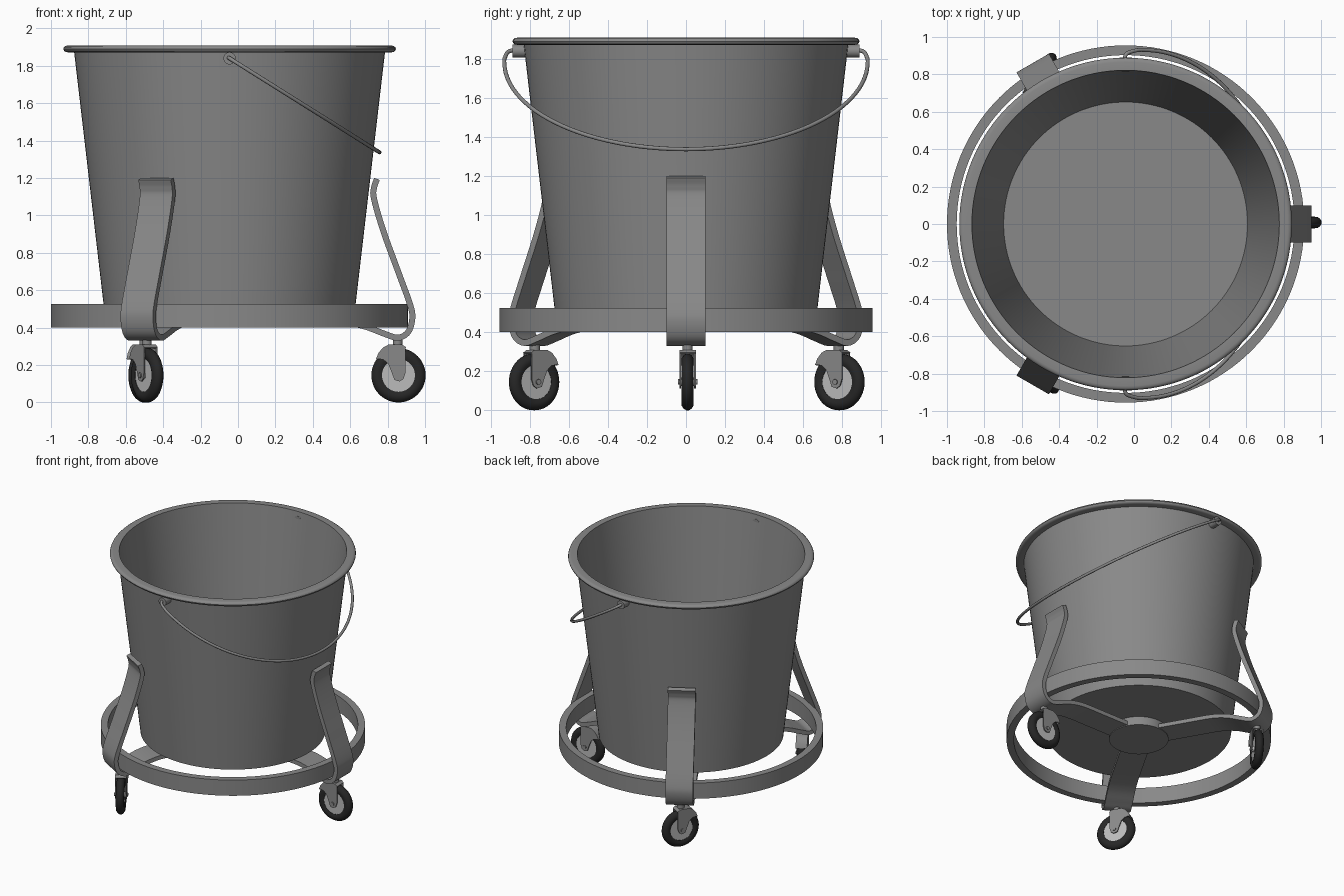
import bpy, bmesh, math
from mathutils import Vector, Matrix

if "Cube" in bpy.data.objects:
    bpy.data.objects.remove(bpy.data.objects["Cube"])

C = Vector((-0.045, 0, 0))          # common axis of bucket, ring and legs
ALONG_Y = Matrix.Rotation(math.pi / 2, 4, 'X')


def material(name, v):
    m = bpy.data.materials.new(name)
    m.diffuse_color = (v, v, v, 1)
    m.use_nodes = True
    m.node_tree.nodes["Principled BSDF"].inputs["Base Color"].default_value = m.diffuse_color
    return m


STEEL = material("dark_steel", 0.25)
RUBBER = material("dark_rubber", 0.02)
METAL = material("light_metal", 0.5)


def finish(name, bm, angle=0.0, mat=STEEL, sharp=35, loc=C):
    bmesh.ops.remove_doubles(bm, verts=bm.verts, dist=1e-5)
    bmesh.ops.recalc_face_normals(bm, faces=bm.faces)
    me = bpy.data.meshes.new(name)
    bm.to_mesh(me)
    bm.free()
    for p in me.polygons:
        p.use_smooth = True
    me.set_sharp_from_angle(angle=math.radians(sharp))
    me.materials.append(mat)
    ob = bpy.data.objects.new(name, me)
    bpy.context.collection.objects.link(ob)
    ob.location = loc
    ob.rotation_euler.z = angle
    return ob


def skin(bm, rings, closed_rings=False, caps=False):
    # joins equal closed cross-sections with quads
    vs = [[bm.verts.new(p) for p in r] for r in rings]
    n, m = len(vs), len(vs[0])
    for i in range(n if closed_rings else n - 1):
        a, b = vs[i], vs[(i + 1) % n]
        for j in range(m):
            k = (j + 1) % m
            bm.faces.new((a[j], a[k], b[k], b[j]))
    if caps:
        bm.faces.new(vs[0])
        bm.faces.new(vs[-1])


def lathe(name, profile, segs=96, matrix=Matrix(), angle=0.0, mat=STEEL, sharp=35, loc=C):
    # revolves a closed (r, z) outline
    bm = bmesh.new()
    rings = []
    for i in range(segs):
        t = 2 * math.pi * i / segs
        rings.append([matrix @ Vector((r * math.cos(t), r * math.sin(t), z)) for r, z in profile])
    skin(bm, rings, closed_rings=True)
    bmesh.ops.dissolve_degenerate(bm, dist=1e-6, edges=bm.edges)
    return finish(name, bm, angle, mat, sharp, loc)


def smooth_path(pts, steps=6):
    # Catmull-Rom interpolation of a point list
    P = [Vector(p) for p in pts]
    P = [2 * P[0] - P[1]] + P + [2 * P[-1] - P[-2]]
    out = []
    for i in range(1, len(P) - 2):
        a, b, c, d = P[i - 1:i + 3]
        for s in range(steps):
            t = s / steps
            out.append(0.5 * (2 * b + (c - a) * t + (2 * a - 5 * b + 4 * c - d) * t * t
                              + (3 * b - a - 3 * c + d) * t ** 3))
    return out + [P[-2]]


def strip(name, path, width, thick, angle, loc=C):
    # flat bar following an (r, z) path
    w, h = width / 2, thick / 2
    bm = bmesh.new()
    rings = []
    for i, p in enumerate(path):
        d = (path[min(i + 1, len(path) - 1)] - path[max(i - 1, 0)]).normalized()
        rings.append([(p.x - d.y * v, u, p.y + d.x * v)
                      for u, v in ((w, h), (-w, h), (-w, -h), (w, -h))])
    skin(bm, rings, caps=True)
    return finish(name, bm, angle, loc=loc)


def disc(r, z0, z1):
    return [(0, z0), (r, z0), (r, z1), (0, z1)]


# bucket with rolled rim
rim = [(0.866 + 0.023 * math.cos(t), 1.89 + 0.018 * math.sin(t))
       for t in [math.radians(a) for a in range(-90, 91, 30)]]
lathe("bucket", [(0, 0.475), (0.668, 0.475), (0.831, 1.872)] + rim
      + [(0.822, 1.908), (0.652, 0.485), (0, 0.485)], 128)

# bumper ring
lathe("bumper_ring", [(0.903, 0.40), (0.955, 0.40), (0.955, 0.525), (0.903, 0.525)], 128)

# hub plate under the bucket
lathe("hub_plate", disc(0.215, 0.408, 0.475), 64)

# bail handle in a tilted plane, with its two pivot ears
half = [(0.845, 1.84), (0.885, 1.843), (0.912, 1.835), (0.926, 1.81)]
arc = [(0.931 * math.cos(t), 1.785 - 0.448 * math.sin(t))
       for t in [math.pi * i / 24 for i in range(25)]]
yz = half + arc + [(-y, z) for y, z in reversed(half)]
path = smooth_path([((1.84 - z) * 1.594, y, z) for y, z in yz], 3)
bm = bmesh.new()
rings = []
normal = Vector((0.505, 0, 0.805)).normalized()
for i, p in enumerate(path):
    d = (path[min(i + 1, len(path) - 1)] - path[max(i - 1, 0)]).normalized()
    s = d.cross(normal).normalized()
    rings.append([p + 0.0105 * (normal * math.cos(a) + s * math.sin(a))
                  for a in [math.pi * k / 5 for k in range(10)]])
skin(bm, rings, caps=True)
finish("bail_handle", bm, sharp=50)
for side in (-1, 1):
    m = Matrix.Translation((0, side * 0.852, 1.84)) @ ALONG_Y
    lathe("handle_ear", disc(0.033, -0.037, 0.037), 24, m)

# leg path as (r, z), caster fork outline as (x from stem, z)
LEG = [(0.788, 1.195), (0.773, 1.15), (0.772, 1.09), (0.823, 0.914), (0.907, 0.684),
       (0.965, 0.524), (0.977, 0.45), (0.955, 0.377), (0.90, 0.346), (0.828, 0.367),
       (0.72, 0.407), (0.6, 0.428), (0.4, 0.43), (0.1, 0.43)]
FORK = [(-0.112, 0.235), (-0.1, 0.265), (-0.075, 0.295), (-0.05, 0.308), (0.025, 0.308),
        (0.042, 0.295), (0.042, 0.16), (0.03, 0.125), (0.01, 0.112), (-0.018, 0.12),
        (-0.03, 0.155), (-0.05, 0.205), (-0.075, 0.228)]
tyre = [(0.088, -0.024), (0.105, -0.031), (0.122, -0.030), (0.137, -0.020), (0.145, -0.007),
        (0.145, 0.007), (0.137, 0.020), (0.122, 0.030), (0.105, 0.031), (0.088, 0.024)]
wheel = [(0, -0.033), (0.022, -0.033), (0.022, -0.022), (0.092, -0.022),
         (0.092, 0.022), (0.022, 0.022), (0.022, 0.033), (0, 0.033)]
AXLE = Matrix.Translation((0.004, 0, 0.145)) @ ALONG_Y

# each leg has a swivelled caster: (leg angle, caster heading)
for leg, turn in ((0, 0), (120, 60), (240, 300)):
    leg, turn = math.radians(leg), math.radians(turn)
    strip("leg", smooth_path(LEG), 0.2, 0.032, leg)

    # caster: stem, fork, axle, wheel, tyre
    at = C + Matrix.Rotation(leg, 3, 'Z') @ Vector((0.899, 0, 0)) \
        + Matrix.Rotation(turn, 3, 'Z') @ Vector((0, 0.008, 0))
    lathe("caster_stem", disc(0.026, 0.295, 0.345), 24, angle=turn, loc=at)
    bm = bmesh.new()
    for y in (-0.042, 0.034):
        skin(bm, [[(x, y + dy, z) for x, z in FORK] for dy in (0, 0.008)], caps=True)
    finish("caster_fork", bm, turn, loc=at)
    strip("fork_crown", [Vector((x, z - 0.004)) for x, z in FORK[:6]], 0.084, 0.009, turn, at)
    lathe("axle", disc(0.014, -0.05, 0.05), 16, AXLE, turn, loc=at)
    lathe("caster_wheel", wheel, 40, AXLE, turn, METAL, loc=at)
    lathe("tyre", tyre, 48, AXLE, turn, RUBBER, 50, at)
